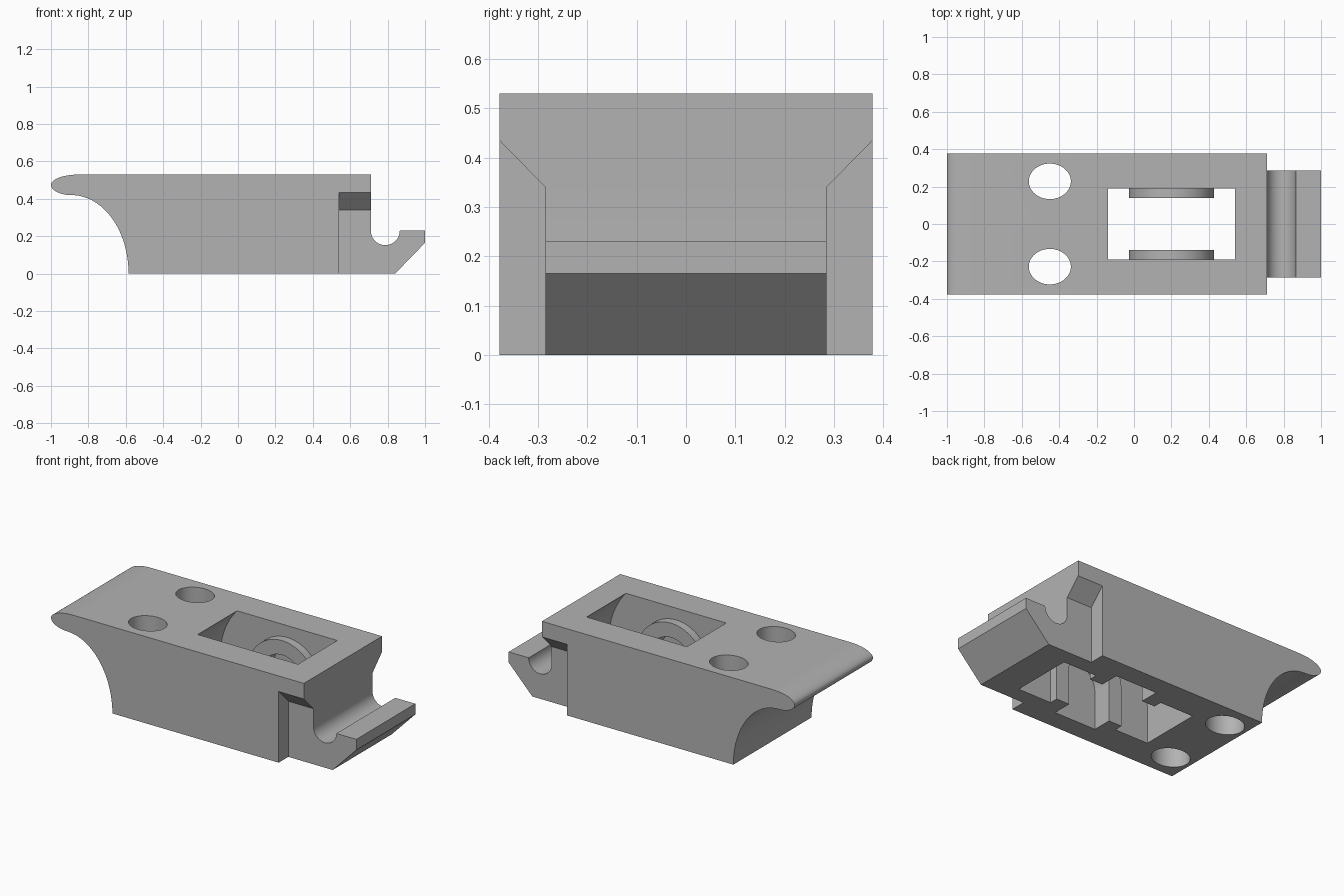
import bpy, bmesh
from math import sin, cos, pi, radians
from mathutils import Vector

old = bpy.data.objects.get("Cube")
if old:
    bpy.data.objects.remove(old, do_unlink=True)

grey = bpy.data.materials.new("plain grey")
grey.use_nodes = True
grey.diffuse_color = (0.45, 0.45, 0.45, 1)
grey.node_tree.nodes["Principled BSDF"].inputs["Base Color"].default_value = (0.45, 0.45, 0.45, 1)

HALF_WIDTH = 0.378
AXLE_X, AXLE_Z = 0.2, 0.23


def arc(cx, cz, rx, rz, start, end, steps=20):
    """Points along an elliptical arc, angles in degrees."""
    angles = [radians(start + (end - start) * i / steps) for i in range(steps + 1)]
    return [(cx + rx * cos(a), cz + rz * sin(a)) for a in angles]


def prism(name, points, place, depth):
    """Extrude a closed outline; place maps its 2D points into space."""
    bm = bmesh.new()
    face = bm.faces.new([bm.verts.new(place(*p)) for p in points])
    ext = bmesh.ops.extrude_face_region(bm, geom=[face])
    verts = [v for v in ext["geom"] if isinstance(v, bmesh.types.BMVert)]
    bmesh.ops.translate(bm, verts=verts, vec=Vector(depth))
    bmesh.ops.recalc_face_normals(bm, faces=bm.faces)
    mesh = bpy.data.meshes.new(name)
    bm.to_mesh(mesh)
    bm.free()
    mesh.materials.append(grey)
    obj = bpy.data.objects.new(name, mesh)
    bpy.context.collection.objects.link(obj)
    return obj


def side_prism(name, points, y0, y1):
    return prism(name, points, lambda x, z: (x, y0, z), (0, y1 - y0, 0))


def arch(name, radius, y0, y1, bottom):
    """Round-topped block around the axle, open downwards."""
    points = arc(AXLE_X, AXLE_Z, radius, radius, 0, 180, 40)
    points += [(AXLE_X - radius, bottom), (AXLE_X + radius, bottom)]
    return side_prism(name, points, y0, y1)


def cut(target, cutter):
    bpy.context.view_layer.objects.active = target
    mod = target.modifiers.new("cut", 'BOOLEAN')
    mod.operation = 'DIFFERENCE'
    mod.solver = 'EXACT'
    mod.object = cutter
    bpy.ops.object.modifier_apply(modifier=mod.name)
    bpy.data.objects.remove(cutter, do_unlink=True)


# Body outline: rounded lip, concave heel, flat base, hook and groove
outline = arc(-0.85, 0.475, 0.15, 0.055, 90, 180, 12)
outline += arc(-0.89, 0.475, 0.11, 0.055, 180, 270, 12)[1:]
outline += arc(-0.89, 0, 0.305, 0.42, 90, 0, 24)[1:]
outline += [(0.84, 0), (1, 0.165), (1, 0.23)]
outline += arc(0.7875, 0.23, 0.0775, 0.0775, 0, -180, 24)
outline += [(0.71, 0.53)]
body = side_prism("block_body", outline, -HALF_WIDTH, HALF_WIDTH)

# Narrowed hook end with sloped shoulders
for s in (-1, 1):
    side = [(0.285, -0.1), (0.285, 0.34), (0.485, 0.544), (0.485, -0.1)]
    cut(body, prism("shoulder_cutter", side, lambda y, z: (0.54, s * y, z), (0.6, 0, 0)))

# Screw holes
for s in (-1, 1):
    hole = arc(-0.45, s * 0.228, 0.1125, 0.095, 0, 360, 48)[:-1]
    cut(body, prism("hole_cutter", hole, lambda x, y: (x, y, -0.1), (0, 0, 0.8)))

# Wheel cavity, leaving an arched boss on each inner wall
cavity = arch("cavity_cutter", 0.453, -0.19, 0.19, -0.1)
for s in (-1, 1):
    cut(cavity, arch("boss_cutter", 0.228, s * 0.139, s * 0.3, -0.2))
cut(body, cavity)

# Axle slots through the bosses, open at the base
for s in (-1, 1):
    cut(body, arch("slot_cutter", 0.14, s * 0.1, s * 0.257, -0.2))

# Smooth curved walls, keep corners sharp
bpy.ops.object.select_all(action='DESELECT')
body.select_set(True)
bpy.context.view_layer.objects.active = body
bpy.ops.object.shade_smooth_by_angle(angle=radians(30))
